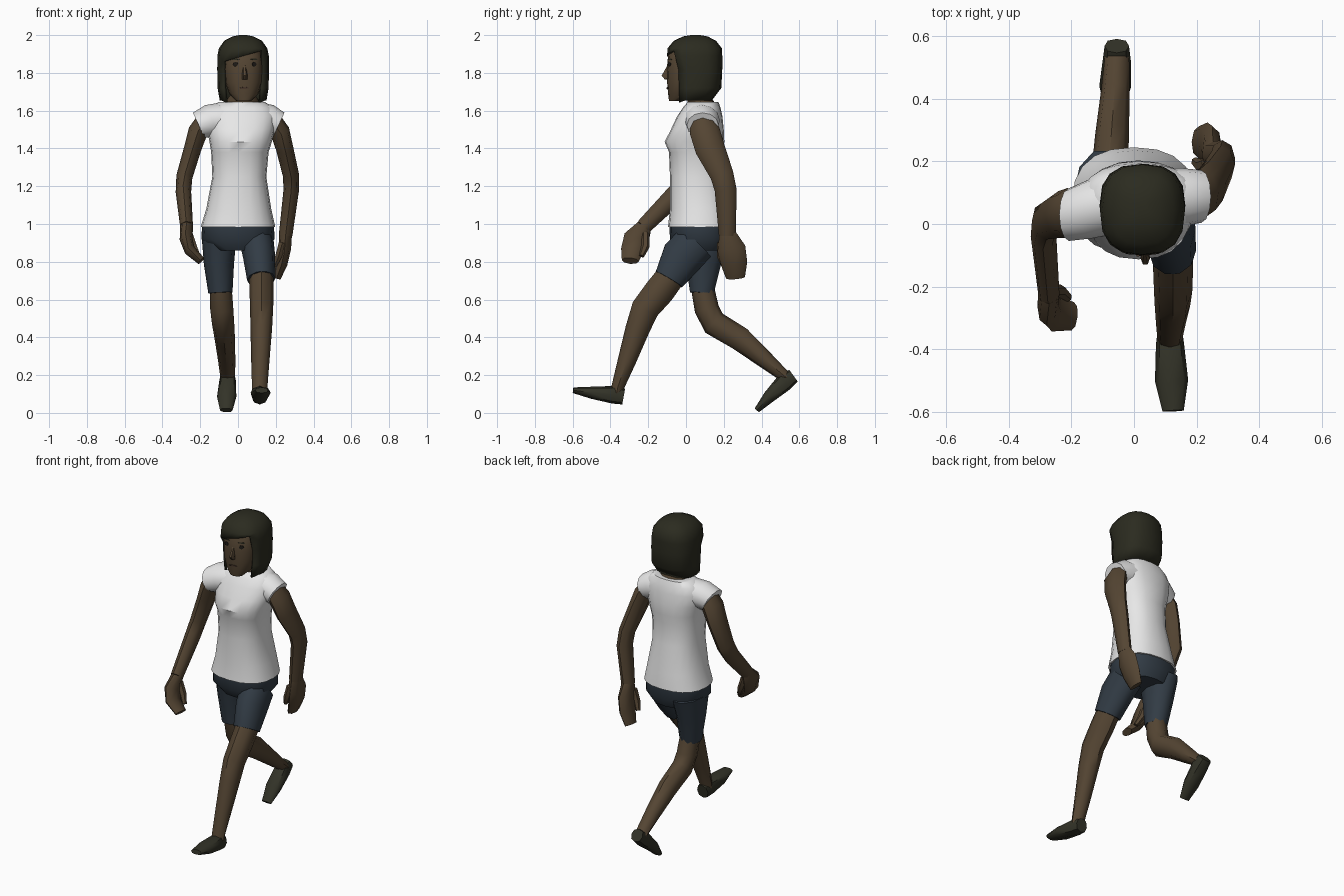
import bpy, bmesh, math
from mathutils import Vector
from mathutils.bvhtree import BVHTree


def material(name, r, g, b):
    m = bpy.data.materials.new(name)
    m.diffuse_color = (r, g, b, 1)
    return m


SKIN = material("brown skin", 0.090, 0.060, 0.033)
SHIRT = material("white cloth", 0.85, 0.85, 0.85)
SHORTS = material("navy cloth", 0.032, 0.045, 0.060)
HAIR = material("dark hair", 0.024, 0.024, 0.014)
SHOE = material("dark shoe", 0.033, 0.033, 0.021)
EYE = material("dark eye", 0.012, 0.010, 0.008)
LIP = material("lip", 0.070, 0.040, 0.026)

X, Y, Z = Vector((1, 0, 0)), Vector((0, 1, 0)), Vector((0, 0, 1))


def tube(name, rings, mat, n=8, ref=X, axis=None, p=1.0, cut=None):
    """Loft rings (x, y, z, radius along ref, radius across it)."""
    bm = bmesh.new()
    centres = [Vector(r[:3]) for r in rings]
    loops = []
    for i, r in enumerate(rings):
        t = axis or centres[min(i + 1, len(rings) - 1)] - centres[max(i - 1, 0)]
        t = Vector(t).normalized()
        u = (ref - ref.dot(t) * t).normalized()
        v = t.cross(u)
        loop = []
        for k in range(n):
            a = 2 * math.pi * k / n
            c, s = math.cos(a), math.sin(a)
            c = math.copysign(abs(c) ** p, c)
            s = math.copysign(abs(s) ** p, s)
            loop.append(bm.verts.new(centres[i] + u * c * r[3] + v * s * r[4]))
        loops.append(loop)
    for a, b in zip(loops, loops[1:]):
        for k in range(n):
            j = (k + 1) % n
            bm.faces.new((a[k], a[j], b[j], b[k]))
    bm.faces.new(loops[0][::-1])
    bm.faces.new(loops[-1])
    bmesh.ops.recalc_face_normals(bm, faces=bm.faces)
    if cut:
        gone = [f for f in bm.faces if cut(f.calc_center_median(), f.normal)]
        bmesh.ops.delete(bm, geom=gone, context='FACES')
    for f in bm.faces:
        f.smooth = True
    for e in bm.edges:
        e.smooth = e.calc_face_angle(0) < math.radians(48)
    me = bpy.data.meshes.new(name)
    bm.to_mesh(me)
    bm.free()
    me.materials.append(mat)
    ob = bpy.data.objects.new(name, me)
    bpy.context.collection.objects.link(ob)
    return ob


# Shirt body and cap sleeves
tube("shirt", [
    (0, .075, .985, .197, .17), (.004, .075, 1.08, .172, .16),
    (.007, .06, 1.25, .143, .145), (.01, .052, 1.38, .152, .142),
    (.014, .045, 1.435, .165, .158), (.016, .06, 1.5, .18, .14),
    (.018, .073, 1.57, .188, .12), (.02, .083, 1.615, .165, .1),
    (.02, .09, 1.645, .125, .082)], SHIRT, n=20, axis=Z, p=.84)
tube("left_sleeve", [
    (.06, .08, 1.555, .1, .1), (.15, .085, 1.548, .094, .09),
    (.215, .088, 1.523, .084, .073)], SHIRT, n=12, ref=Y, axis=(.9, 0, -.42))
tube("right_sleeve", [
    (-.03, .075, 1.555, .1, .1), (-.135, .05, 1.548, .096, .09),
    (-.208, .03, 1.523, .084, .073)], SHIRT, n=12, ref=Y, axis=(-.9, 0, -.42))

# Arms with curved mitten hands
tube("left_arm", [
    (.18, .085, 1.55, .065, .05), (.222, .1, 1.49, .08, .052),
    (.247, .127, 1.4, .079, .046), (.28, .19, 1.26, .062, .043),
    (.282, .21, 1.18, .058, .041), (.252, .219, .94, .045, .036)], SKIN, ref=Y)
tube("left_hand", [
    (.252, .219, .95, .044, .034), (.248, .24, .87, .075, .033),
    (.232, .255, .79, .07, .03), (.205, .262, .715, .05, .022)], SKIN, ref=Y)
tube("left_thumb", [(.235, .19, .9, .025, .022), (.215, .185, .83, .022, .02),
                    (.195, .2, .78, .014, .013)], SKIN, n=6, ref=Y)
tube("right_arm", [
    (-.17, .035, 1.55, .065, .05), (-.212, .035, 1.49, .08, .052),
    (-.24, .03, 1.4, .075, .046), (-.284, .01, 1.25, .062, .043),
    (-.289, -.04, 1.17, .054, .041), (-.272, -.225, .985, .042, .034)], SKIN, ref=Y)
tube("right_hand", [
    (-.272, -.22, .99, .04, .034), (-.275, -.262, .92, .07, .034),
    (-.255, -.285, .86, .06, .03), (-.195, -.295, .805, .045, .022)], SKIN, ref=Y)
tube("right_thumb", [(-.26, -.215, .95, .022, .022), (-.235, -.215, .88, .022, .02),
                     (-.21, -.235, .83, .014, .013)], SKIN, n=6, ref=Y)

# Shorts
tube("shorts_hips", [
    (0, .075, .995, .19, .163), (0, .075, .92, .194, .16),
    (.005, .08, .86, .14, .125)], SHORTS, n=16, axis=Z, p=.88)
tube("left_shorts_leg", [
    (.1, .05, .9, .09, .115), (.112, -.02, .825, .085, .117),
    (.123, -.09, .707, .075, .085)], SHORTS, n=10)
tube("right_shorts_leg", [
    (-.1, .1, .93, .092, .14), (-.101, .092, .79, .08, .098),
    (-.093, .084, .635, .064, .066)], SHORTS, n=10)

# Bare legs in mid stride
tube("left_leg", [
    (.123, -.06, .75, .066, .075), (.125, -.14, .645, .064, .08),
    (.125, -.217, .55, .061, .074), (.123, -.258, .44, .057, .064),
    (.118, -.315, .27, .048, .048), (.115, -.36, .14, .041, .034),
    (.115, -.37, .09, .04, .033)], SKIN)
tube("right_leg", [
    (-.093, .082, .69, .058, .06), (-.086, .11, .55, .061, .065),
    (-.079, .148, .475, .059, .068), (-.07, .285, .393, .054, .064),
    (-.06, .42, .28, .046, .046), (-.055, .515, .2, .04, .032),
    (-.055, .54, .18, .039, .03)], SKIN)

# Shoes
tube("left_shoe", [
    (.115, -.33, .086, .038, .042), (.115, -.385, .096, .045, .047),
    (.12, -.5, .107, .053, .032), (.125, -.597, .12, .034, .015)], SHOE, p=.85)
tube("right_shoe", [
    (-.055, .569, .197, .039, .038), (-.055, .522, .163, .045, .048),
    (-.06, .44, .085, .051, .033), (-.062, .375, .014, .033, .015)], SHOE, p=.85)

# Neck, head and nose
tube("neck", [(.022, .08, 1.58, .1, .08), (.022, .078, 1.65, .09, .07),
              (.027, .05, 1.69, .06, .06), (.027, .05, 1.74, .06, .06)],
     SKIN, n=12, axis=Z)
head = tube("head", [
    (.031, -.05, 1.652, .04, .04), (.031, -.015, 1.69, .078, .08),
    (.03, 0, 1.75, .098, .1), (.03, 0, 1.82, .103, .102),
    (.03, 0, 1.89, .1, .095), (.03, .01, 1.945, .08, .078)], SKIN, n=16, axis=Z, p=.85)
tube("nose", [(.034, -.09, 1.84, .008, .01), (.036, -.11, 1.785, .015, .022),
              (.036, -.1, 1.765, .014, .014)], SKIN, n=6, axis=Z)

# Bobbed hair: a shell left open around the face
hair = tube("hair", [
    (.027, .038, 1.655, .124, .1), (.027, .06, 1.72, .135, .127),
    (.027, .06, 1.82, .137, .132), (.027, .046, 1.89, .136, .146),
    (.027, .046, 1.93, .128, .144), (.027, .047, 1.97, .1, .112),
    (.027, .05, 1.993, .055, .065), (.027, .05, 2.0, .02, .025)], HAIR, n=16, axis=Z, p=.78,
    cut=lambda c, nrm: nrm.z < -.9 or (c.y < -.03 and abs(c.x - .027) < .095 and c.z < 1.88))
for v in hair.data.vertices:
    if v.co.y < -.03 and 1.88 < v.co.z < 1.9:      # slanted fringe
        v.co.z += (v.co.x - .027) * .28
    if v.co.y < -.02 and v.co.z < 1.66:            # pointed front locks
        v.co.z -= .012
shell = hair.modifiers.new("thickness", 'SOLIDIFY')
shell.thickness = .016
shell.offset = -1

# Eyes, brows and mouth as thin plates laid on the face
bvh = BVHTree.FromPolygons([v.co for v in head.data.vertices],
                           [tuple(f.vertices) for f in head.data.polygons])


def plate(name, x, z, w, h, mat, n=8):
    hit, normal = bvh.ray_cast(Vector((x, -1, z)), Y)[:2]
    a, b = hit - normal * .003, hit + normal * .003
    tube(name, [(*a, w, h), (*b, w, h)], mat, n=n, axis=normal)


for side, x in (("right", -.014), ("left", .085)):
    plate(side + "_eye", x, 1.846, .014, .012, EYE)
    plate(side + "_brow", x, 1.872, .022, .004, HAIR, n=6)
plate("mouth", .034, 1.72, .026, .005, LIP)
